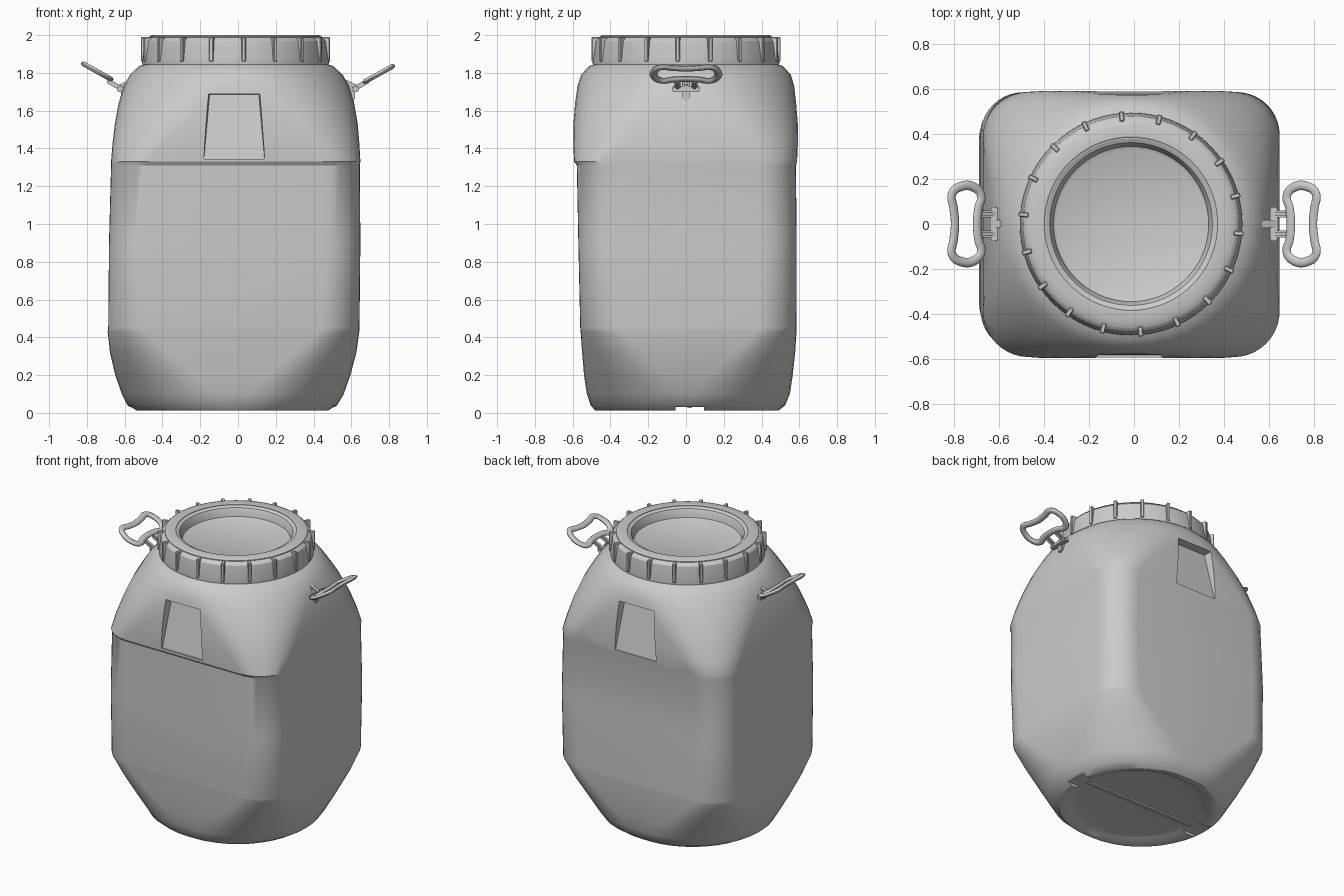
import bpy, bmesh
from math import sin, cos, pi, radians
from mathutils import Matrix, Vector

if "Cube" in bpy.data.objects:
    bpy.data.objects.remove(bpy.data.objects["Cube"])


def finish(name, bm, angle=30):
    bmesh.ops.recalc_face_normals(bm, faces=bm.faces)
    me = bpy.data.meshes.new(name)
    bm.to_mesh(me)
    bm.free()
    ob = bpy.data.objects.new(name, me)
    bpy.context.collection.objects.link(ob)
    smooth(ob, angle)
    return ob


def smooth(ob, angle=30):
    bpy.ops.object.select_all(action='DESELECT')
    ob.select_set(True)
    bpy.context.view_layer.objects.active = ob
    bpy.ops.object.shade_smooth_by_angle(angle=radians(angle))


def loft(bm, rings):
    """Join closed rings of points with quads and cap both ends."""
    vr = [[bm.verts.new(p) for p in r] for r in rings]
    n = len(vr[0])
    for a, b in zip(vr, vr[1:]):
        for i in range(n):
            bm.faces.new((a[i], a[(i + 1) % n], b[(i + 1) % n], b[i]))
    bm.faces.new(vr[0][::-1])
    bm.faces.new(vr[-1])


def rounded_rect(z, x0, x1, y0, y1, r, seg=10):
    cx, cy, hx, hy = (x0 + x1) / 2, (y0 + y1) / 2, (x1 - x0) / 2, (y1 - y0) / 2
    r = min(r, hx - 0.001, hy - 0.001)
    pts = []
    for k, (sx, sy) in enumerate([(1, 1), (-1, 1), (-1, -1), (1, -1)]):
        for i in range(seg + 1):
            a = pi / 2 * (k + i / seg)
            pts.append((cx + sx * (hx - r) + r * cos(a),
                        cy + sy * (hy - r) + r * sin(a), z))
    return pts


def box(bm, size, loc, rot=None):
    m = Matrix.Translation(loc) @ (rot or Matrix()) @ Matrix.Diagonal((*size, 1))
    return bmesh.ops.create_cube(bm, size=1, matrix=m)['verts']


def cut(target, cutter):
    cutter.hide_render = True
    mod = target.modifiers.new("cut", 'BOOLEAN')
    mod.operation, mod.solver, mod.object = 'DIFFERENCE', 'EXACT', cutter
    bpy.context.view_layer.objects.active = target
    bpy.ops.object.modifier_apply(modifier=mod.name)
    bpy.data.objects.remove(cutter)


# Body: sections (z, x0, x1, y0, y1, corner radius), underside recess to neck
sections = [
    (0.035, -0.42, 0.38, -0.39, 0.40, 0.40),
    (0.030, -0.45, 0.41, -0.42, 0.43, 0.43),
    (0.012, -0.49, 0.45, -0.45, 0.46, 0.45),
    (0.012, -0.54, 0.48, -0.48, 0.49, 0.48),
    (0.040, -0.585, 0.525, -0.505, 0.525, 0.50),
    (0.100, -0.615, 0.56, -0.525, 0.55, 0.50),
    (0.200, -0.65, 0.595, -0.54, 0.565, 0.43),
    (0.320, -0.678, 0.627, -0.55, 0.578, 0.32),
    (0.430, -0.69, 0.642, -0.558, 0.585, 0.215),
    (0.450, -0.687, 0.643, -0.56, 0.585, 0.20),
    (0.900, -0.683, 0.648, -0.57, 0.586, 0.19),
    (1.310, -0.672, 0.645, -0.578, 0.582, 0.20),
    (1.330, -0.672, 0.648, -0.592, 0.588, 0.205),
    (1.420, -0.665, 0.643, -0.597, 0.592, 0.27),
    (1.530, -0.652, 0.634, -0.596, 0.592, 0.36),
    (1.640, -0.632, 0.615, -0.587, 0.583, 0.45),
    (1.730, -0.605, 0.588, -0.575, 0.573, 0.53),
    (1.790, -0.572, 0.555, -0.555, 0.555, 0.55),
    (1.835, -0.525, 0.505, -0.515, 0.515, 0.51),
    (1.855, -0.47, 0.45, -0.46, 0.46, 0.46),
    (1.900, -0.46, 0.44, -0.45, 0.45, 0.45)]
bm = bmesh.new()
loft(bm, [rounded_rect(*s) for s in sections])
body = finish("body", bm)

# Grip pockets in the front and back shoulders, deepest at the top
for s in (-1, 1):
    bm = bmesh.new()
    cx = -0.02
    rings = []
    for z, w, y in ((1.345, 0.16, 0.583), (1.685, 0.13, 0.52)):
        rings.append([(cx - w, s * y, z), (cx + w, s * y, z),
                      (cx + w + 0.025, s * 0.8, z + (0.02 if z > 1.5 else 0)),
                      (cx - w - 0.025, s * 0.8, z + (0.02 if z > 1.5 else 0))])
    loft(bm, rings)
    cut(body, finish("pocket_cutter", bm))

# Groove across the underside
bm = bmesh.new()
box(bm, (1.6, 0.15, 0.08), (0, 0.02, -0.01))
cut(body, finish("groove_cutter", bm))
smooth(body)

# Mould seam bar under the base
bm = bmesh.new()
box(bm, (0.86, 0.025, 0.014), (-0.02, 0.02, 0.032))
finish("base_seam", bm)

# Screw lid: turned profile with a sunken centre
CX = -0.013
profile = [(0.44, 1.845), (0.493, 1.845), (0.495, 1.862), (0.48, 1.968),
           (0.468, 1.982), (0.455, 1.988), (0.38, 1.994), (0.362, 1.985),
           (0.352, 1.965), (0.345, 1.93), (0.33, 1.922)]
N = 72
bm = bmesh.new()
loft(bm, [[(CX + r * cos(2 * pi * i / N), r * sin(2 * pi * i / N), z)
           for i in range(N)] for r, z in profile])
finish("lid", bm)

# Lid grip ribs
bm = bmesh.new()
for i in range(18):
    rot = Matrix.Rotation(radians(20 * i + 15), 4, 'Z')
    c = rot @ Vector((0.48, 0, 1.925))
    box(bm, (0.045, 0.022, 0.13), (c.x + CX, c.y, c.z), rot)
bmesh.ops.bevel(bm, geom=bm.edges[:], offset=0.004, segments=1, affect='EDGES')
finish("lid_ribs", bm)

# Lid top lip
bm = bmesh.new()
lip = [(0.385, 1.985), (0.385, 1.997), (0.39, 2.0), (0.44, 2.0), (0.456, 1.993), (0.456, 1.98)]
loft(bm, [[(CX + r * cos(2 * pi * i / N), r * sin(2 * pi * i / N), z)
           for i in range(N)] for r, z in lip])
bmesh.ops.delete(bm, geom=[f for f in bm.faces if len(f.verts) > 4], context='FACES')
finish("lid_lip", bm)

# Carry handles: kidney-shaped loops on hinged lugs at each side
half = [(0.022, 0), (0.016, 0.07), (0.002, 0.125), (0.035, 0.162),
        (0.105, 0.167), (0.15, 0.135), (0.142, 0.07), (0.135, 0)]
outline = half + [(u, -y) for u, y in half[-2:0:-1]]
tilt = Matrix.Rotation(radians(-29), 4, 'Y')
for s, label in ((1, "right"), (-1, "left")):
    mirror = Matrix.Diagonal((s, 1, 1, 1))

    cu = bpy.data.curves.new("loop", 'CURVE')
    cu.dimensions = '3D'
    cu.bevel_depth, cu.bevel_resolution, cu.resolution_u = 0.021, 3, 6
    sp = cu.splines.new('BEZIER')
    sp.bezier_points.add(len(outline) - 1)
    sp.use_cyclic_u = True
    for p, (u, y) in zip(sp.bezier_points, outline):
        p.co = (u, y, 0)
        p.handle_left_type = p.handle_right_type = 'AUTO'
    tmp = bpy.data.objects.new("loop", cu)
    bpy.context.collection.objects.link(tmp)
    bpy.context.view_layer.update()
    me = tmp.to_mesh()
    bm = bmesh.new()
    bm.from_mesh(me)
    tmp.to_mesh_clear()
    bpy.data.objects.remove(tmp)
    bmesh.ops.transform(bm, verts=bm.verts, matrix=mirror @ Matrix.Translation(
        (0.678, 0, 1.757 if s > 0 else 1.77)) @ tilt @ Matrix.Diagonal((1, 1, 0.65, 1)))
    finish(label + "_handle", bm, 50)

    # Hinge: lug on the shoulder, cross pin and two arms up to the loop
    bm = bmesh.new()
    box(bm, (0.11, 0.035, 0.05), (0.575, 0, 1.735), Matrix.Rotation(radians(25), 4, 'Y'))
    box(bm, (0.035, 0.15, 0.03), (0.622, 0, 1.715))
    box(bm, (0.03, 0.04, 0.07), (0.605, 0, 1.69))
    for y in (-0.045, 0.045):
        box(bm, (0.085, 0.03, 0.025), (0.655, y, 1.738), tilt)
    bmesh.ops.bevel(bm, geom=bm.edges[:], offset=0.006, segments=2, affect='EDGES')
    bmesh.ops.transform(bm, verts=bm.verts, matrix=mirror)
    finish(label + "_hinge", bm)
